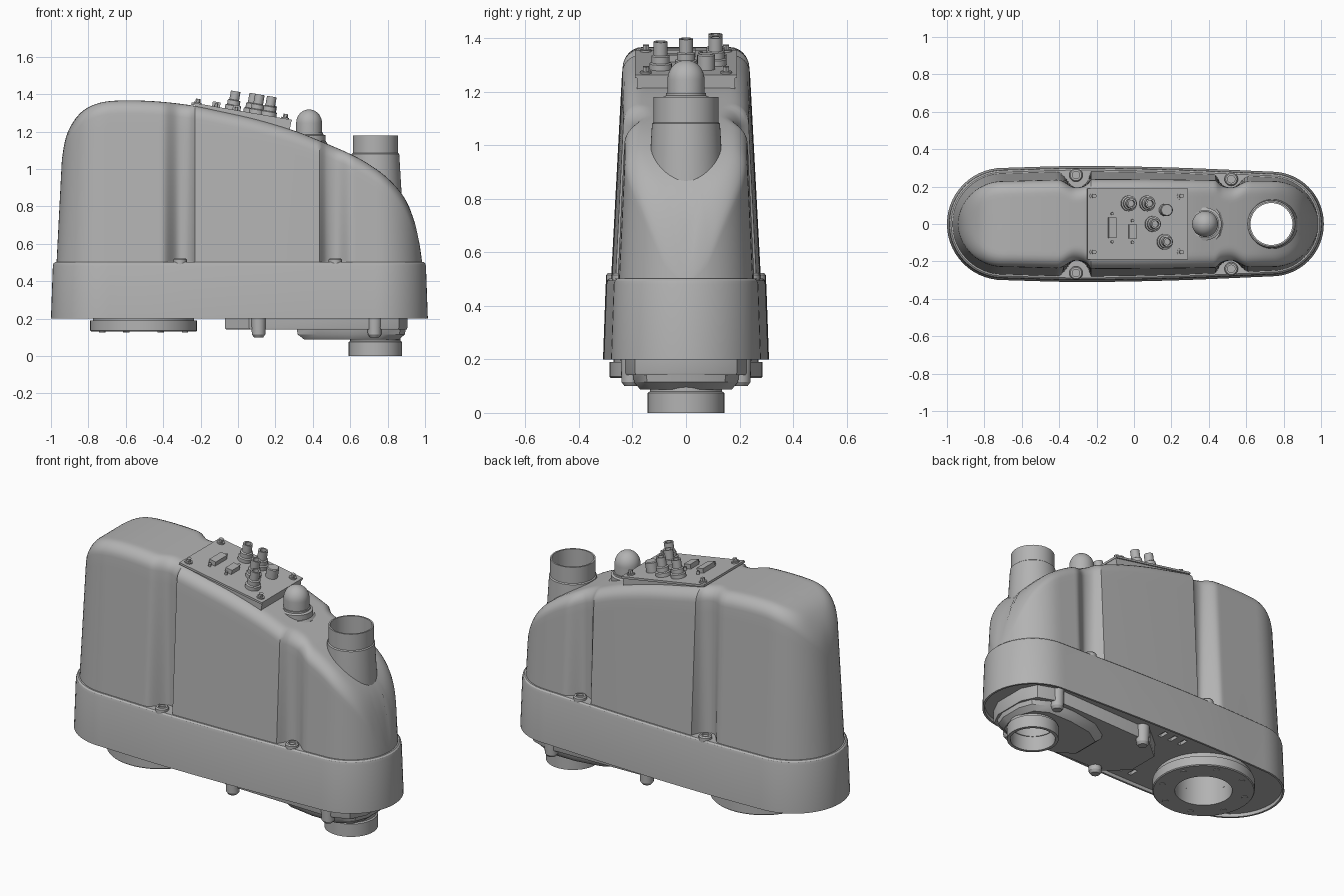
import bpy, bmesh, math
from math import sin, cos, pi
from mathutils import Matrix, Vector

cube = bpy.data.objects.get("Cube")
if cube:
    bpy.data.objects.remove(cube)

grey = bpy.data.materials.new("plain_grey")
grey.use_nodes = True
COLOR = (0.45, 0.45, 0.45, 1)
grey.diffuse_color = COLOR
grey.node_tree.nodes["Principled BSDF"].inputs["Base Color"].default_value = COLOR


def finish(name, bm):
    bmesh.ops.remove_doubles(bm, verts=bm.verts, dist=0.0004)
    bmesh.ops.recalc_face_normals(bm, faces=bm.faces)
    mesh = bpy.data.meshes.new(name)
    bm.to_mesh(mesh)
    bm.free()
    mesh.materials.append(grey)
    obj = bpy.data.objects.new(name, mesh)
    bpy.context.collection.objects.link(obj)
    return obj


def loft(name, rings, cap_start=True, cap_end=True, matrix=None):
    bm = bmesh.new()
    loops = [[bm.verts.new(p) for p in ring] for ring in rings]
    for a, b in zip(loops, loops[1:]):
        for i in range(len(a)):
            j = (i + 1) % len(a)
            bm.faces.new((a[i], a[j], b[j], b[i]))
    if cap_start:
        bm.faces.new(loops[0][::-1])
    if cap_end:
        bm.faces.new(loops[-1])
    if matrix:
        bmesh.ops.transform(bm, matrix=matrix, verts=bm.verts)
    return finish(name, bm)


def lathe(name, profile, loc=(0, 0, 0), matrix=None, seg=40, squash=1, closed=False):
    rings = [[Vector((r * squash * cos(2 * pi * i / seg), r * sin(2 * pi * i / seg), z)) + Vector(loc)
              for i in range(seg)] for r, z in profile + profile[:1] * closed]
    return loft(name, rings, not closed, not closed, matrix)


def box(name, loc, size, matrix=None):
    x, y = size[0] / 2, size[1] / 2
    rings = [[Vector((a * x, b * y, c * size[2] / 2)) + Vector(loc)
              for a, b in ((-1, -1), (1, -1), (1, 1), (-1, 1))] for c in (-1, 1)]
    return loft(name, rings, matrix=matrix)


def cut(target, cutter):
    mod = target.modifiers.new("cut", "BOOLEAN")
    mod.operation, mod.solver, mod.object = "DIFFERENCE", "EXACT", cutter
    bpy.context.view_layer.objects.active = target
    bpy.ops.object.modifier_apply(modifier="cut")


def interp(table, x):
    # smooth curve through the table's points
    n = len(table)
    x = min(max(x, table[0][0]), table[-1][0])
    k = next(i for i in range(n - 1) if x <= table[i + 1][0])

    def slope(i):
        a, b = table[max(i - 1, 0)], table[min(i + 1, n - 1)]
        return (b[1] - a[1]) / (b[0] - a[0])
    (x0, y0), (x1, y1) = table[k], table[k + 1]
    d, t = x1 - x0, (x - x0) / (x1 - x0)
    return ((2 * t**3 - 3 * t**2 + 1) * y0 + (t**3 - 2 * t**2 + t) * d * slope(k)
            + (3 * t**2 - 2 * t**3) * y1 + (t**3 - t**2) * d * slope(k + 1))


# Shared plan outline: two round ends joined by gently bowed sides
LEFT, RIGHT = -0.7, 0.735
WIDTH = [(LEFT, 0.27), (-0.3, 0.28), (0.2, 0.272), (RIGHT, 0.25)]
ROOF = [(-0.97, 0.95), (-0.94, 1.1), (-0.925, 1.17), (-0.89, 1.24), (-0.83, 1.31), (-0.75, 1.35),
        (-0.65, 1.365), (-0.45, 1.362), (-0.25, 1.34), (-0.1, 1.31), (0.1, 1.265), (0.3, 1.205),
        (0.45, 1.145), (0.6, 1.08), (0.7, 1.025), (0.8, 0.95), (0.88, 0.86), (0.93, 0.76),
        (0.965, 0.63), (0.985, 0.5)]
GROOVES = ((-0.31, 1), (0.52, -1))
FLOOR = 0.49


def roof(x):
    return interp(ROOF, x)


def outline(extra=0.0):
    side, arc = 110, 28
    xs = [LEFT + (RIGHT - LEFT) * i / side for i in range(side + 1)]
    pts = [(x, -interp(WIDTH, x) - extra) for x in xs]
    for i in range(1, arc):
        a = -pi / 2 + pi * i / arc
        pts.append((RIGHT + (0.25 + extra) * cos(a), (0.25 + extra) * sin(a)))
    pts += [(x, interp(WIDTH, x) + extra) for x in reversed(xs)]
    for i in range(1, arc):
        a = pi / 2 + pi * i / arc
        pts.append((LEFT + (0.27 + extra) * cos(a), (0.27 + extra) * sin(a)))
    return pts


def spine(x):
    return min(max(x, LEFT), RIGHT)


def wall_point(x, y, z):
    # drafted wall, hollowed by the upright screw grooves
    c, s = spine(x), 1 - 0.19 * (z - 0.5)
    x, y = c + (x - c) * s, y * s
    for gx, inward in GROOVES:
        u = (x - gx) * inward
        if -0.1 < u < 0.075:
            bump = math.sqrt(1 - (u / 0.075)**2) if u > 0 else cos(u / 0.1 * pi / 2)**2
            y -= math.copysign(max(0, abs(y) - 0.195) * bump, y)
    return x, y


# Upper cover
columns = []
for px, py in outline():
    low, high = FLOOR, 1.4
    for _ in range(24):
        mid = (low + high) / 2
        if mid < roof(wall_point(px, py, mid)[0]):
            low = mid
        else:
            high = mid
    top = low
    r = min(0.07, 0.5 * (top - FLOOR))
    col = []
    for i in range(13):
        z = FLOOR + (top - r - FLOOR) * i / 12
        col.append((*wall_point(px, py, z), z))
    x, y = wall_point(px, py, top - r)
    c = spine(x)
    reach = math.hypot(x - c, y)
    drop = roof(x) - (top - r)
    for i in range(1, 7):
        a = pi / 2 * i / 6
        k = 1 - r * (1 - cos(a)) / reach
        qx = c + (x - c) * k
        col.append((qx, y * k, roof(qx) - drop * (1 - sin(a))))
    for i in range(1, 9):
        q = k * (1 - i / 8)
        qx = c + (x - c) * q
        col.append((qx, y * q, roof(qx)))
    columns.append(col)
cover = loft("upper_cover", list(zip(*columns)), cap_end=False)

# Base skirt with a recessed underside and a rounded lip
skirt = loft("base_skirt", [[(x, y, z) for x, y in outline(e)] for e, z in
             ((0.016, 0.22), (0.018, 0.2), (0.03, 0.2), (0.02, 0.48), (0.016, 0.495), (0.008, 0.502))])


# Bottom cover plates
def prism(name, half, layers):
    pts = half + [(x, -y) for x, y in reversed(half)]
    mx = 0.62
    return loft(name, [[(mx + (x - mx) * s, y * s, z) for x, y in pts] for s, z in layers])


lower_plate = prism("lower_plate", [(-0.07, -0.1), (0.06, -0.21), (0.75, -0.23), (0.86, -0.19), (0.905, -0.1)],
                    ((0.99, 0.142), (1, 0.15), (1, 0.23)))
outlet_mount = prism("outlet_mount", [(0.31, -0.1), (0.42, -0.17), (0.6, -0.2), (0.78, -0.2), (0.87, -0.15), (0.9, -0.07)],
                     ((0.86, 0.088), (0.97, 0.115), (1, 0.16)))

# Through bore, flange bore and underside slots
bore = lathe("bore_cutter", [(0.119, -0.1), (0.119, 1.5)], (0.735, 0, 0))
for part in (cover, skirt, lower_plate, outlet_mount):
    cut(part, bore)
well = lathe("well_cutter", [(0.16, 0.1), (0.16, 0.38)], (-0.505, 0, 0))
cut(skirt, well)
slots = [box("slot_cutter", (-0.17 + 0.07 * i, s * 0.215, 0.21), (0.025, 0.06, 0.06))
         for i in range(3) for s in (-1, 1)]
for slot in slots:
    cut(skirt, slot)
for helper in [bore, well] + slots:
    bpy.data.objects.remove(helper)

# Pipes
lathe("intake_pipe", [(0.112, 0.35), (0.112, 1.18), (0.121, 1.18), (0.121, 1.085), (0.127, 1.08),
                      (0.145, 0.78), (0.145, 0.35)], (0.735, 0, 0), seg=56, closed=True)
lathe("outlet_pipe", [(0.118, 0.36), (0.125, 0.0), (0.143, 0.0), (0.143, 0.075), (0.135, 0.08),
                      (0.135, 0.36)], (0.735, 0, 0), seg=56, closed=True)

# Round flange with its ring of bolts
lathe("bottom_flange", [(0.16, 0.3), (0.16, 0.13), (0.28, 0.13), (0.285, 0.135), (0.285, 0.19),
                        (0.27, 0.19), (0.27, 0.23), (0.18, 0.23), (0.18, 0.3)], (-0.505, 0, 0), seg=64, closed=True)
for i in range(8):
    a = pi / 8 + i * pi / 4
    lathe("flange_bolt", [(0.017, 0.126), (0.017, 0.14)], (-0.505 + 0.24 * cos(a), 0.24 * sin(a), 0), seg=16)

for s in (-1, 1):
    # Lugs under the base
    for x in (0.11, 0.73):
        lathe("bottom_lug", [(0.025, 0.1), (0.036, 0.115), (0.04, 0.23)], (x, s * 0.205, 0), seg=20)
    # Cover screws in the grooves
    for x, y in ((-0.31, 0.262), (0.52, 0.24)):
        lathe("screw_boss", [(0.036, 0.48), (0.036, 0.515), (0.03, 0.522), (0.02, 0.522), (0.02, 0.512)],
              (x, s * y, 0), seg=24)

# Domed beacon on its flat-sided foot
lathe("beacon_foot", [(0.13, 1.08), (0.13, 1.135), (0.115, 1.15)], (0.385, 0, 0), seg=12, squash=0.72)
lathe("beacon_collar", [(0.088, 1.12), (0.088, 1.18), (0.075, 1.185), (0.075, 1.195)], (0.38, 0, 0))
lathe("beacon_dome", [(0.069, 1.18)] + [(0.069 * cos(a * pi / 20), 1.245 + 0.073 * sin(a * pi / 20))
                                       for a in range(10)] + [(0.004, 1.318)], (0.38, 0, 0))

# Tilted connector panel and everything mounted on it
tilt = Matrix.Translation((0.02, 0, 1.308)) @ Matrix.Rotation(math.radians(9.8), 4, "Y")
box("connector_housing", (0.01, 0, -0.045), (0.52, 0.365, 0.07), tilt)
box("connector_panel", (0, 0, -0.005), (0.545, 0.38, 0.012), tilt)
for x, y, h in ((-0.05, 0.11, 0.1), (0.05, 0.11, 0.105), (0.08, 0, 0.105), (0.145, -0.095, 0.105)):
    lathe("round_connector", [(0.042, 0), (0.042, 0.022), (0.034, 0.026), (0.034, 0.05), (0.026, 0.054),
                              (0.026, h), (0.017, h), (0.017, h - 0.03)], (x, y, 0), tilt, 24)
lathe("panel_knob", [(0.033, 0), (0.033, 0.055), (0.029, 0.06)], (0.148, 0.075, 0), tilt, 24)
for x, y, w in ((-0.14, -0.02, 0.11), (-0.03, -0.04, 0.075)):
    box("flat_connector", (x, y, 0.012), (0.042, w, 0.03), tilt)
    for s in (-1, 1):
        lathe("connector_screw", [(0.008, 0), (0.008, 0.018)], (x, y + s * (w / 2 + 0.02), 0), tilt, 12)
for x in (-0.24, 0.235):
    for y in (-0.15, 0.15):
        lathe("panel_washer", [(0.021, 0), (0.021, 0.008)], (x, y, 0), tilt, 20)
        lathe("panel_screw", [(0.013, 0), (0.013, 0.026)], (x, y, 0), tilt, 6)

# Smooth shading with crisp edges
bpy.ops.object.select_all(action="DESELECT")
for obj in bpy.context.collection.objects:
    if obj.type == "MESH":
        obj.select_set(True)
        bpy.context.view_layer.objects.active = obj
bpy.ops.object.shade_smooth_by_angle(angle=math.radians(32))
